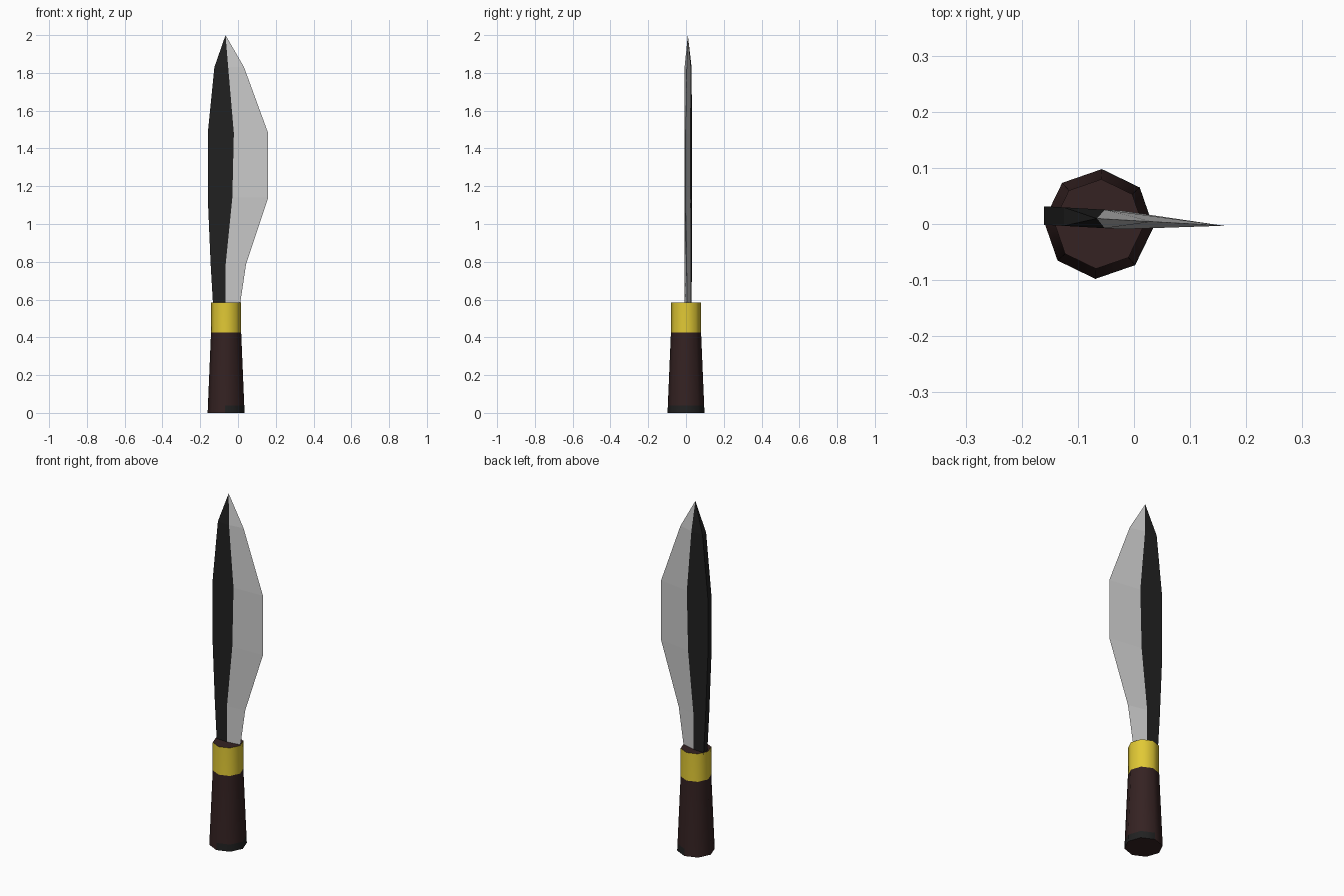
import bpy, bmesh, math
from mathutils import Vector

if "Cube" in bpy.data.objects:
    bpy.data.objects.remove(bpy.data.objects["Cube"])


def material(name, rgb):
    m = bpy.data.materials.new(name)
    m.diffuse_color = (*rgb, 1)
    m.use_nodes = True
    m.node_tree.nodes["Principled BSDF"].inputs["Base Color"].default_value = m.diffuse_color
    return m


STEEL = material("pale steel", (0.6, 0.6, 0.6))
DARK = material("dark steel", (0.015, 0.015, 0.015))
WOOD = material("dark wood", (0.035, 0.016, 0.016))
BRASS = material("yellow brass", (0.75, 0.58, 0.035))

AXIS_X = -0.063      # centre of the handle
TURN = -3.4          # slight twist of the whole knife, degrees


def finish(bm, name, mats):
    bmesh.ops.recalc_face_normals(bm, faces=bm.faces)
    me = bpy.data.meshes.new(name)
    bm.to_mesh(me)
    bm.free()
    for m in mats:
        me.materials.append(m)
    ob = bpy.data.objects.new(name, me)
    bpy.context.collection.objects.link(ob)
    return ob


def smooth(ob):
    bpy.ops.object.select_all(action='DESELECT')
    ob.select_set(True)
    bpy.context.view_layer.objects.active = ob
    bpy.ops.object.shade_smooth_by_angle(angle=math.radians(50))


def lathe8(bm, rings):
    """Closed eight-sided turned shape from (z, radius) rings."""
    loops = []
    for z, r in rings:
        a = [math.radians(TURN + 45 * i) for i in range(8)]
        loops.append([bm.verts.new((AXIS_X + r * math.cos(t), r * math.sin(t), z)) for t in a])
    for lo, hi in zip(loops, loops[1:]):
        for i in range(8):
            j = (i + 1) % 8
            bm.faces.new((lo[i], lo[j], hi[j], hi[i]))
    bm.faces.new(loops[0][::-1])
    bm.faces.new(loops[-1])


# Handle: tapered grip with a brass collar and a worn dark patch at the foot
bm = bmesh.new()
lathe8(bm, [(0, 0.098), (0.04, 0.0963), (0.425, 0.08), (0.585, 0.08)])
bm.normal_update()
patch = [f for f in bm.faces
         if abs(f.normal.z) < 0.5 and f.normal.x > 0.5 and f.normal.y < -0.5
         and 0.1 < f.calc_center_median().z < 0.4]
geom = patch + [e for f in patch for e in f.edges] + [v for f in patch for v in f.verts]
p0, pn = Vector((0, -0.006, 0.2)), Vector((0, -2.3, 1)).normalized()
bmesh.ops.bisect_plane(bm, geom=list(dict.fromkeys(geom)), plane_co=p0, plane_no=pn)
bm.normal_update()
for f in bm.faces:
    c, n = f.calc_center_median(), f.normal
    if abs(n.z) > 0.5:
        continue
    if c.z > 0.425:
        f.material_index = 1
    elif c.z < 0.04 and n.x > 0.2:
        f.material_index = 2
    elif n.x > 0.5 and n.y < -0.5 and (c - p0).dot(pn) < 0:
        f.material_index = 2
smooth(finish(bm, "handle", [WOOD, BRASS, DARK]))

# Blade: thick dark back, pale bevel running to a sharp edge
# stations: z, spine x, ridge x, edge x
stations = [(0.57, -0.132, -0.065, 0.010),
            (0.79, -0.145, -0.065, 0.043),
            (1.14, -0.160, -0.030, 0.160),
            (1.48, -0.160, -0.022, 0.160),
            (1.83, -0.125, -0.052, 0.032)]
HALF = 0.0165


def blade_point(x, side, z):
    return (x, 0.006 - 0.057 * x + side * HALF, z)


bm = bmesh.new()
sections = []
for z, s, r, e in stations:
    pts = [(s, -1), (r, -1), (e, 0), (r, 1), (s, 1)]
    sections.append([bm.verts.new(blade_point(x, k, z)) for x, k in pts])
tip = bm.verts.new(blade_point(-0.066, 0, 2.0))
for i in range(5):
    j = (i + 1) % 5
    steel = 1 if i in (1, 2) else 0
    for lo, hi in zip(sections, sections[1:]):
        bm.faces.new((lo[i], lo[j], hi[j], hi[i])).material_index = steel
    bm.faces.new((sections[-1][i], sections[-1][j], tip)).material_index = steel
bm.faces.new(sections[0][::-1])
finish(bm, "blade", [DARK, STEEL])
